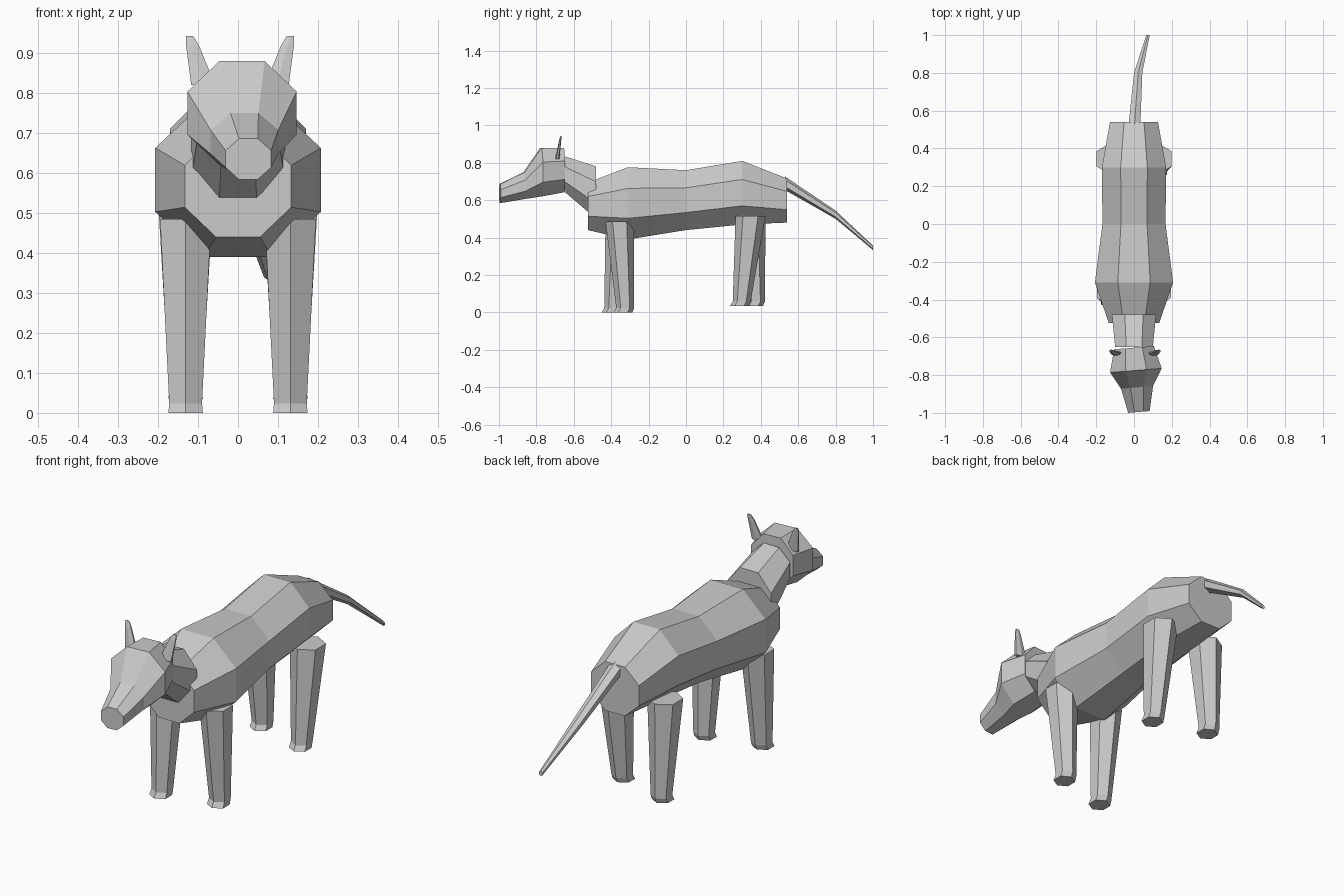
import bpy, bmesh, math
from mathutils import Vector, Matrix

cube = bpy.data.objects.get("Cube")
if cube:
    bpy.data.objects.remove(cube, do_unlink=True)

grey = bpy.data.materials.new("plain grey")
grey.use_nodes = True
grey.diffuse_color = (0.6, 0.6, 0.6, 1)
grey.node_tree.nodes["Principled BSDF"].inputs["Base Color"].default_value = (0.6, 0.6, 0.6, 1)


def loft(name, rings, sides, upright=False, yaw=0.0):
    """Capped tube through rings of (x, y, z, half width, half depth)."""
    bm = bmesh.new()
    turn = Matrix.Rotation(yaw, 3, 'Z')
    # octagons stand on a flat side, hexagons point a corner along the second axis
    start = math.pi / 8 if sides == 8 else math.pi / 2
    grow = 1 / math.cos(math.pi / sides)
    loops = []
    for x, y, z, a, b in rings:
        loop = []
        for i in range(sides):
            t = start + math.tau * i / sides
            u = a * grow * math.cos(t)
            v = b * math.sin(t) * (grow if sides == 8 else 1)
            offset = Vector((u, v, 0)) if upright else Vector((u, 0, v))
            loop.append(bm.verts.new(Vector((x, y, z)) + turn @ offset))
        loops.append(loop)
    for low, high in zip(loops, loops[1:]):
        for i in range(sides):
            j = (i + 1) % sides
            bm.faces.new((low[i], low[j], high[j], high[i]))
    bm.faces.new(loops[0])
    bm.faces.new(loops[-1])
    bmesh.ops.recalc_face_normals(bm, faces=bm.faces)
    mesh = bpy.data.meshes.new(name)
    bm.to_mesh(mesh)
    bm.free()
    mesh.materials.append(grey)
    obj = bpy.data.objects.new(name, mesh)
    bpy.context.collection.objects.link(obj)
    return obj


# Torso
loft("body", [
    (0, -0.525, 0.567, 0.133, 0.127),
    (0, -0.31, 0.583, 0.207, 0.193),
    (0, 0, 0.60, 0.167, 0.16),
    (0, 0.30, 0.64, 0.17, 0.17),
    (0, 0.54, 0.598, 0.127, 0.118)], 8)

# Neck
loft("neck", [
    (0, -0.48, 0.64, 0.117, 0.14),
    (0, -0.65, 0.74, 0.10, 0.095)], 8)

# Head, turned slightly to its left
loft("head", [
    (0, -0.655, 0.76, 0.106, 0.118),
    (0.01, -0.775, 0.75, 0.137, 0.13),
    (0.016, -0.865, 0.678, 0.085, 0.072),
    (0.026, -0.995, 0.635, 0.057, 0.051)], 8, yaw=0.08)

# Tail
loft("tail", [
    (0.003, 0.53, 0.69, 0.031, 0.036),
    (0.022, 0.80, 0.522, 0.022, 0.022),
    (0.074, 1.0, 0.345, 0.009, 0.012)], 6)

# Ears and legs; the feet on each side are staggered in a walking stance
for side, label in ((1, "left"), (-1, "right")):
    loft(label + "_ear", [
        (0.005 + side * 0.092, -0.688, 0.82, 0.030, 0.011),
        (0.005 + side * 0.119, -0.673, 0.92, 0.016, 0.006),
        (0.005 + side * 0.126, -0.668, 0.943, 0.009, 0.003)], 6, upright=True)

    x = side * 0.131
    for end, top_y, foot_y, top_z, foot_z, width in (
            ("front", -0.355, -0.357 + side * 0.032, 0.485, 0.0, 0.064),
            ("hind", 0.345, 0.336 - side * 0.038, 0.515, 0.035, 0.068)):
        loft(label + "_" + end + "_leg", [
            (x, top_y, top_z, width, width * 1.18),
            (x, foot_y, foot_z + 0.024, 0.041, 0.048),
            (x, foot_y - 0.012, foot_z, 0.043, 0.050)], 6, upright=True)
